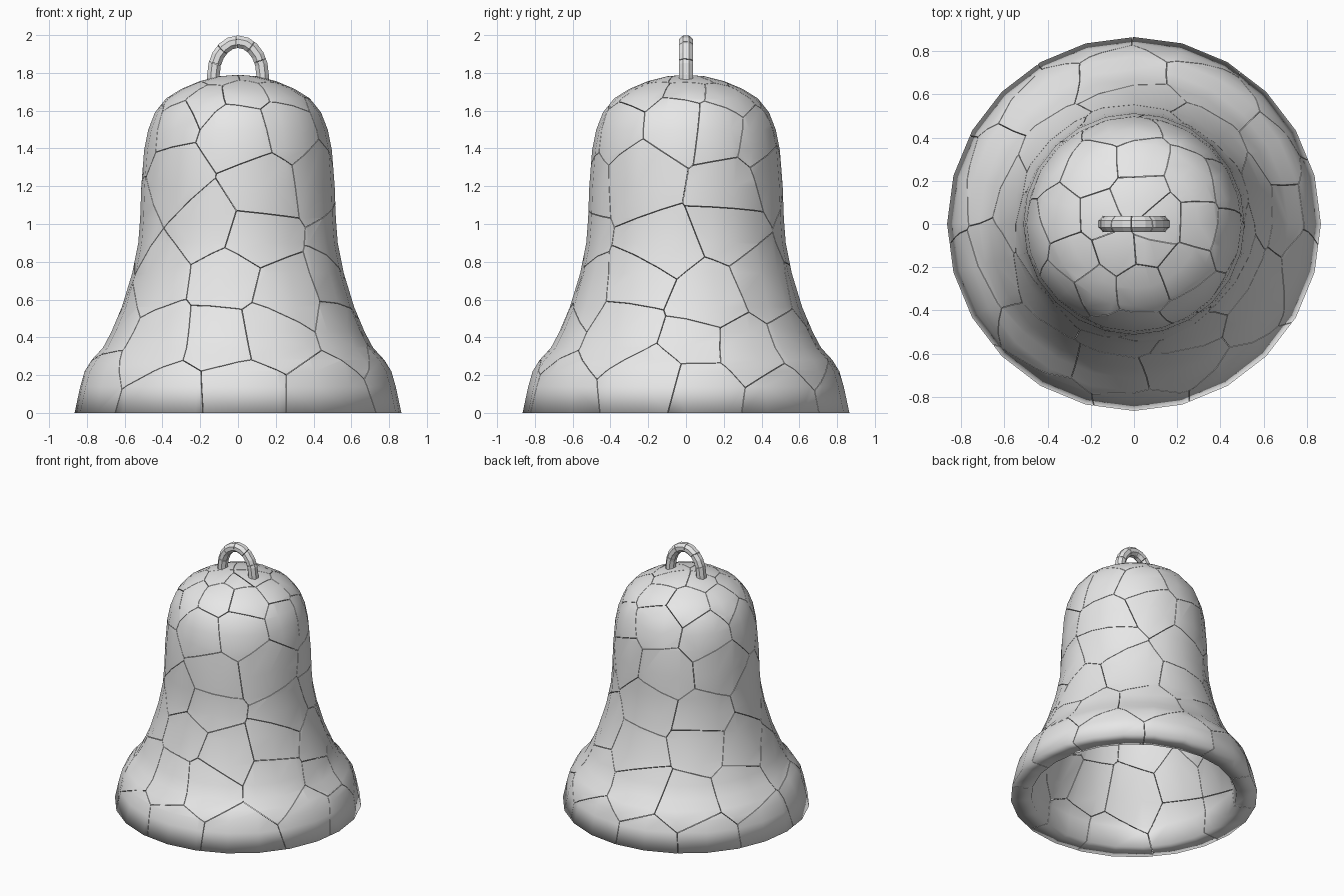
import bpy
import bmesh
import random
from math import sin, cos, atan2, pi, tau
from mathutils import Matrix, Vector

random.seed(7)
cube = bpy.data.objects.get("Cube")
if cube:
    bpy.data.objects.remove(cube, do_unlink=True)

# Single pale grey material
GREY = (0.8, 0.8, 0.8, 1)
stone = bpy.data.materials.new("pale_grey")
stone.use_nodes = True
stone.diffuse_color = GREY
stone.node_tree.nodes["Principled BSDF"].inputs["Base Color"].default_value = GREY

GAP = 0.0015  # half the width of a hairline crack


def cut_cell(solid, seed, seeds):
    """Return the capped chunk of the solid that lies closest to one seed."""
    piece = solid.copy()
    others = sorted((s for s in seeds if s is not seed), key=lambda s: (s - seed).length)
    for other in others:
        if not piece.faces:
            break
        normal = (other - seed).normalized()
        geom = piece.verts[:] + piece.edges[:] + piece.faces[:]
        cut = bmesh.ops.bisect_plane(piece, geom=geom, dist=1e-5, plane_no=normal,
                                     plane_co=(seed + other) / 2 - normal * GAP,
                                     clear_outer=True)
        rim = [e for e in cut["geom_cut"]
               if isinstance(e, bmesh.types.BMEdge) and e.is_boundary]
        if rim:
            fill = bmesh.ops.triangle_fill(piece, edges=rim, use_beauty=True)
            for f in fill["geom"]:
                if isinstance(f, bmesh.types.BMFace):
                    f.smooth = False
    if piece.faces:
        bmesh.ops.recalc_face_normals(piece, faces=piece.faces[:])
    return piece


def cracked_object(name, solid, seeds, smooth):
    """Split a solid into tightly fitting chunks kept in one object."""
    bmesh.ops.recalc_face_normals(solid, faces=solid.faces[:])
    for f in solid.faces:
        f.smooth = smooth
    joined = bmesh.new()
    for seed in seeds:
        piece = cut_cell(solid, seed, seeds)
        chunk = bpy.data.meshes.new("chunk")
        piece.to_mesh(chunk)
        joined.from_mesh(chunk)
        piece.free()
        bpy.data.meshes.remove(chunk)
    mesh = bpy.data.meshes.new(name)
    joined.to_mesh(mesh)
    joined.free()
    solid.free()
    mesh.materials.append(stone)
    obj = bpy.data.objects.new(name, mesh)
    bpy.context.collection.objects.link(obj)


# Bell wall: outer profile down to the lip, then back up inside
profile = [(0, 1.79), (0.1, 1.782), (0.2, 1.757), (0.3, 1.715), (0.38, 1.665), (0.44, 1.59),
           (0.475, 1.5), (0.497, 1.39), (0.512, 1.2), (0.518, 1.03), (0.528, 0.9),
           (0.56, 0.74), (0.615, 0.56), (0.67, 0.43), (0.715, 0.345), (0.775, 0.28),
           (0.812, 0.22), (0.835, 0.14), (0.865, 0), (0.72, 0), (0.7, 0.15), (0.62, 0.31),
           (0.53, 0.52), (0.46, 0.74), (0.43, 0.9), (0.415, 1.05), (0.4, 1.38),
           (0.3, 1.58), (0.15, 1.66), (0, 1.68)]
bell = bmesh.new()
verts = [bell.verts.new((r, 0, z)) for r, z in profile]
edges = [bell.edges.new(pair) for pair in zip(verts, verts[1:])]
bmesh.ops.spin(bell, geom=verts + edges, cent=(0, 0, 0), axis=(0, 0, 1),
               angle=tau, steps=24, use_duplicate=False)
bmesh.ops.remove_doubles(bell, verts=bell.verts[:], dist=1e-4)

# Crack cells: jittered rings of seeds, finer near the crown and lip
seeds = []
for z, r, count in [(1.76, 0.12, 5), (1.69, 0.32, 9), (1.52, 0.44, 9), (1.22, 0.49, 7),
                    (0.95, 0.5, 7), (0.65, 0.58, 9), (0.38, 0.68, 11), (0.1, 0.8, 11)]:
    turn = random.random()
    for i in range(count):
        a = tau * (i + turn + random.uniform(-0.3, 0.3)) / count
        seeds.append(Vector((r * cos(a), r * sin(a), z + random.uniform(-0.09, 0.09))))
cracked_object("bell_body", bell, seeds, smooth=True)

# Hanging loop: faceted bar bent into a tall arch, its feet sunk in the crown
ARC, WIDTH, RISE, BASE = 10, 0.13, 0.175, 1.79
stations = [(-WIDTH, 1.73, 0)]
for i in range(ARC + 1):
    a = pi * i / ARC
    stations.append((-WIDTH * cos(a), BASE + RISE * sin(a),
                     atan2(WIDTH * sin(a), RISE * cos(a))))
stations.append((WIDTH, 1.73, pi))
loop = bmesh.new()
previous = None
for x, z, tilt in stations:
    place = (Matrix.Translation((x, 0, z)) @ Matrix.Rotation(tilt, 4, "Y")
             @ Matrix.Diagonal((0.9, 1, 1, 1)) @ Matrix.Rotation(pi / 8, 4, "Z"))
    ring = bmesh.ops.create_circle(loop, cap_ends=z < BASE - 0.01, segments=8, radius=0.04,
                                   matrix=place)["verts"]
    if previous:
        for i in range(8):
            j = (i + 1) % 8
            loop.faces.new((previous[i], previous[j], ring[j], ring[i]))
    previous = ring
loop_seeds = [Vector((-WIDTH * cos(a), random.uniform(-0.02, 0.02), BASE + RISE * sin(a)))
              for a in (0.1, 0.6, 1.2, 1.8, 2.4, 3.0)]
cracked_object("hanging_loop", loop, loop_seeds, smooth=False)
